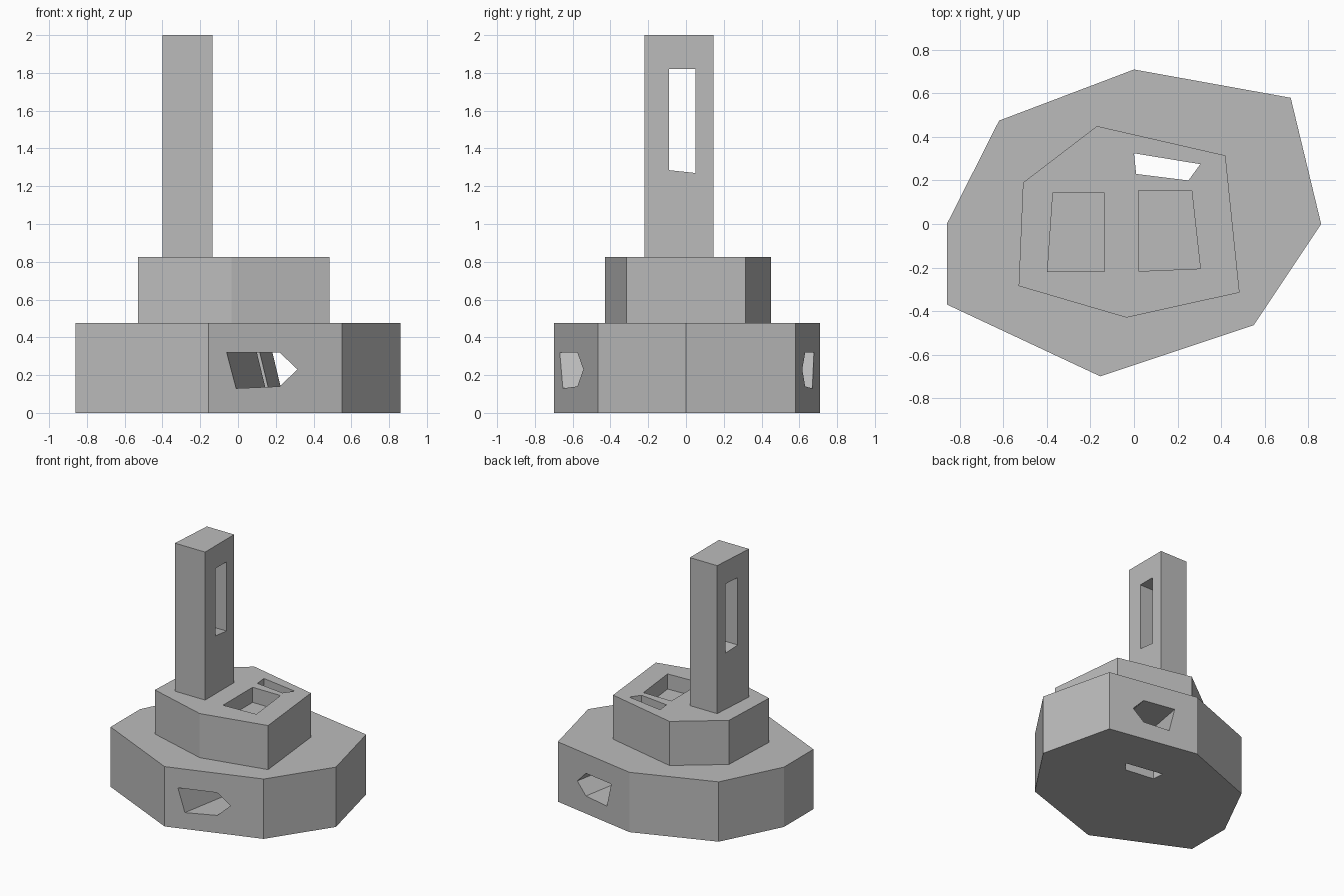
import bpy, bmesh
from mathutils import Vector

cube = bpy.data.objects.get("Cube")
if cube:
    bpy.data.objects.remove(cube, do_unlink=True)

grey = bpy.data.materials.new("plain grey")
grey.use_nodes = True
grey.diffuse_color = (0.5, 0.5, 0.5, 1)
grey.node_tree.nodes["Principled BSDF"].inputs["Base Color"].default_value = (0.5, 0.5, 0.5, 1)


def prism(name, ring, sweep):
    """Solid made by sweeping a closed 3D outline along a vector."""
    sweep = Vector(sweep)
    bm = bmesh.new()
    low = [bm.verts.new(p) for p in ring]
    high = [bm.verts.new(Vector(p) + sweep) for p in ring]
    bm.faces.new(low)
    bm.faces.new(high)
    for i in range(len(ring)):
        j = (i + 1) % len(ring)
        bm.faces.new((low[i], low[j], high[j], high[i]))
    bmesh.ops.recalc_face_normals(bm, faces=bm.faces)
    mesh = bpy.data.meshes.new(name)
    bm.to_mesh(mesh)
    bm.free()
    mesh.materials.append(grey)
    obj = bpy.data.objects.new(name, mesh)
    bpy.context.scene.collection.objects.link(obj)
    return obj


def upright(name, outline, bottom, top):
    return prism(name, [(x, y, bottom) for x, y in outline], (0, 0, top - bottom))


def cut(target, cutter):
    mod = target.modifiers.new("cut", "BOOLEAN")
    mod.operation = "DIFFERENCE"
    mod.solver = "EXACT"
    mod.object = cutter
    bpy.context.view_layer.objects.active = target
    bpy.ops.object.modifier_apply(modifier=mod.name)


BASE_TOP, COLLAR_TOP, TOWER_TOP = 0.475, 0.825, 2.0

# Stacked solids
base = upright("base", [(-0.86, 0), (-0.62, 0.475), (0, 0.71), (0.72, 0.58), (0.86, 0),
                        (0.55, -0.465), (-0.155, -0.7), (-0.86, -0.37)], 0, BASE_TOP)
collar = upright("collar", [(-0.17, 0.45), (0.42, 0.315), (0.485, -0.315), (-0.035, -0.43),
                            (-0.53, -0.285), (-0.51, 0.19)], BASE_TOP, COLLAR_TOP)
tower = upright("tower", [(-0.375, 0.145), (-0.135, 0.145), (-0.135, -0.22), (-0.4, -0.22)],
                COLLAR_TOP, TOWER_TOP)

# Slot running down through collar and base
slot = upright("slot_cutter", [(0, 0.325), (0.305, 0.275), (0.25, 0.2), (0.01, 0.23)], -0.1, 1)
# Shallow pocket in the collar top
pocket = upright("pocket_cutter", [(0.02, 0.155), (0.265, 0.155), (0.305, -0.205), (0.02, -0.217)],
                 COLLAR_TOP - 0.12, 1)
# Five-sided tunnel, square to the rear face of the base
run = Vector((0.18, 1, 0))
mouth = [(-0.06, 0.32), (0.22, 0.32), (0.315, 0.23), (0.22, 0.14), (-0.01, 0.13)]
tunnel = prism("tunnel_cutter",
               [Vector((x, (x + 0.155) / 3 - 0.7, z)) - run * 0.2 for x, z in mouth], run * 1.8)
# Window across the tower
window = prism("window_cutter", [(-0.6, y, z) for y, z in
               [(-0.09, 1.285), (0.05, 1.27), (0.05, 1.82), (-0.09, 1.82)]], (0.7, 0, 0))

for target, cutter in [(base, slot), (base, tunnel), (collar, slot), (collar, pocket), (tower, window)]:
    cut(target, cutter)
for cutter in (slot, pocket, tunnel, window):
    bpy.data.objects.remove(cutter, do_unlink=True)
